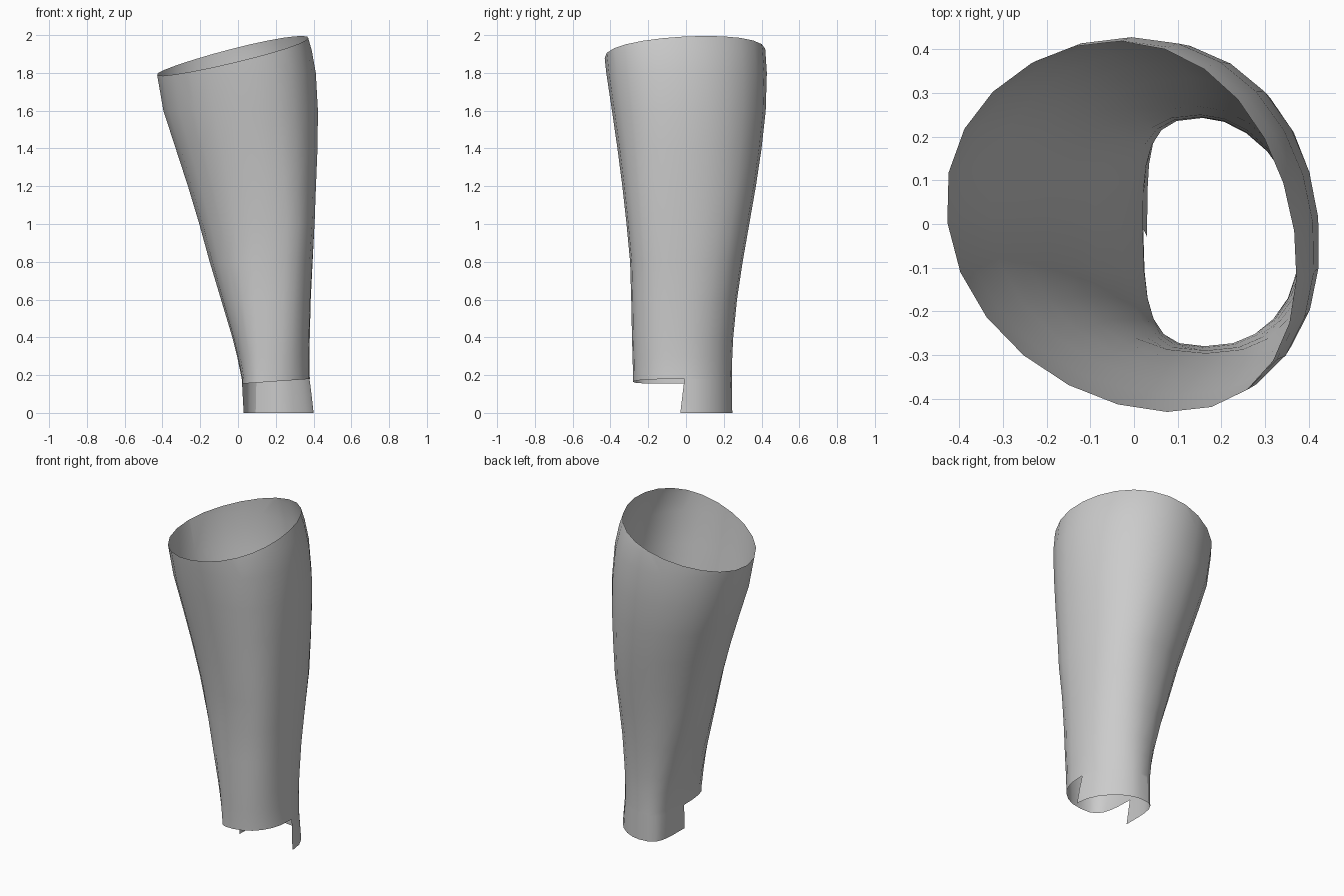
import bpy, bmesh, math
from mathutils import Vector

cube = bpy.data.objects.get("Cube")
if cube:
    bpy.data.objects.remove(cube)

SIDES = 24

# Ring profile: height, x min, x max, y min, y max
RINGS = [
    (0.0, 0.03, 0.40, -0.28, 0.245),
    (0.18, 0.02, 0.38, -0.28, 0.243),
    (0.3, -0.005, 0.378, -0.283, 0.245),
    (0.4, -0.03, 0.38, -0.286, 0.25),
    (0.6, -0.09, 0.385, -0.29, 0.27),
    (0.8, -0.15, 0.395, -0.296, 0.30),
    (1.0, -0.205, 0.405, -0.315, 0.335),
    (1.2, -0.265, 0.412, -0.337, 0.37),
    (1.4, -0.33, 0.42, -0.363, 0.40),
    (1.6, -0.395, 0.422, -0.392, 0.422),
    (1.8, -0.43, 0.41, -0.422, 0.428),
    (1.92, -0.445, 0.388, -0.435, 0.42),
    (2.05, -0.46, 0.35, -0.445, 0.40),
]


def ring_points(z, x0, x1, y0, y1):
    """Rounded cross-section, boxier at the bottom and sheared at the top."""
    shear = 0.06 * z
    bend = min(0.05, 0.11 * z - 0.06)
    for i in range(SIDES):
        a = 2 * math.pi * i / SIDES
        c, s = math.cos(a), math.sin(a)
        # The back left corner is rounder than the others
        power = 1 if c > 0 and s > 0 else 2 / (2.6 - 0.3 * z)
        px = math.copysign(abs(c) ** power, c) * (x1 - x0) / 2
        py = math.copysign(abs(s) ** power, s) * (y1 - y0) / 2
        yield Vector(((x0 + x1) / 2 + px - shear * py + bend * s * s,
                      (y0 + y1) / 2 + py, z))


def cut(bm, faces, point, normal, trim=False):
    """Slice the given faces by a plane, optionally removing the far side."""
    geom = set(faces)
    for f in faces:
        geom.update(f.edges)
        geom.update(f.verts)
    bmesh.ops.bisect_plane(bm, geom=list(geom), dist=1e-5, plane_co=point,
                           plane_no=normal, clear_outer=trim)


# Loft the tube wall
bm = bmesh.new()
rings = [[bm.verts.new(p) for p in ring_points(*r)] for r in RINGS]
for low, high in zip(rings, rings[1:]):
    for i in range(SIDES):
        j = (i + 1) % SIDES
        bm.faces.new((low[i], low[j], high[j], high[i]))

# Seam on the back of the lower tab
seam = min(range(SIDES // 2), key=lambda i: abs(rings[0][i].co.x - 0.11))
bm.edges.get((rings[0][seam], rings[1][seam])).smooth = False

# Slanted top opening
cut(bm, bm.faces[:], Vector((0, 0, 1.898)), Vector((-0.26, -0.09, 1)), True)

# Front notch: everything low and forward is removed
notch_co, notch_no = Vector((0.2, 0, 0.167)), Vector((-0.07, 0, 1))
side_co, side_no = Vector((0, -0.03, 0)), Vector((0, 1, -0.12))
cut(bm, bm.faces[:], notch_co, notch_no)
below = [f for f in bm.faces
         if (f.calc_center_median() - notch_co).dot(notch_no) < 0]
cut(bm, below, side_co, side_no)
notch = [f for f in bm.faces
         if (f.calc_center_median() - notch_co).dot(notch_no) < 0
         and (f.calc_center_median() - side_co).dot(side_no) < 0]
bmesh.ops.delete(bm, geom=notch, context='FACES')

for f in bm.faces:
    f.smooth = True
mesh = bpy.data.meshes.new("sleeve_shell")
bm.to_mesh(mesh)
bm.free()

# Plain grey material
grey = bpy.data.materials.new("light_grey")
grey.use_nodes = True
colour = (0.6, 0.6, 0.6, 1)
grey.diffuse_color = colour
for node in grey.node_tree.nodes:
    if node.type == 'BSDF_PRINCIPLED':
        node.inputs["Base Color"].default_value = colour
mesh.materials.append(grey)

sleeve = bpy.data.objects.new("sleeve_shell", mesh)
bpy.context.collection.objects.link(sleeve)
